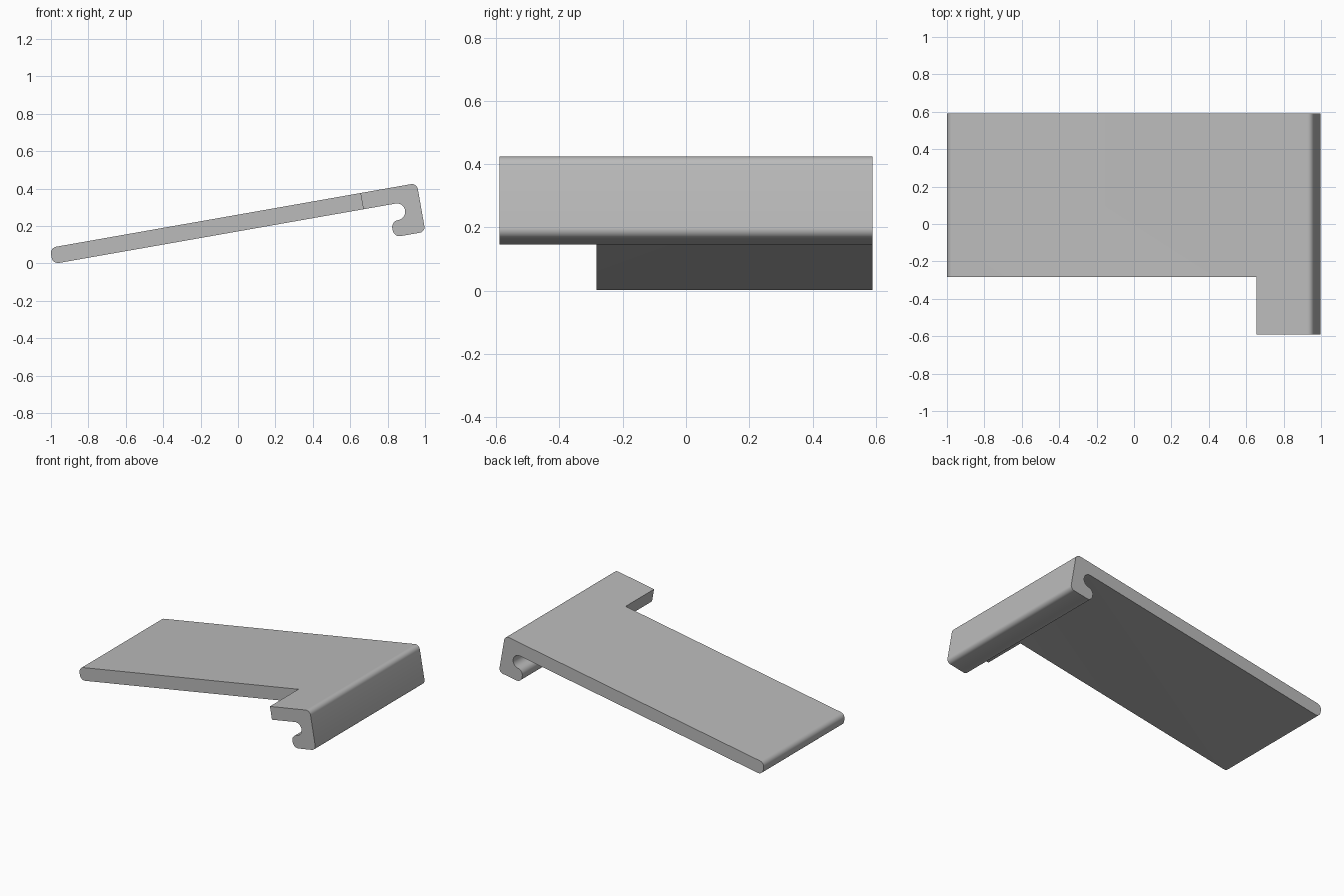
import bpy
import bmesh
import math
from mathutils import Matrix, Vector

default = bpy.data.objects.get("Cube")
if default:
    bpy.data.objects.remove(default, do_unlink=True)

TILT = math.radians(10)
FRONT, NOTCH, BACK = -0.59, -0.283, 0.59


def fillet(corners, steps=10):
    """Round each (x, z, radius) corner of a closed right-angled outline."""
    points = []
    for i, (x, z, r) in enumerate(corners):
        p = Vector((x, z))
        if r == 0:
            points.append(p)
            continue
        a = (Vector(corners[i - 1][:2]) - p).normalized()
        b = (Vector(corners[(i + 1) % len(corners)][:2]) - p).normalized()
        centre = p + (a + b) * r
        for k in range(steps + 1):
            t = math.pi / 2 * k / steps
            points.append(centre - b * r * math.cos(t) - a * r * math.sin(t))
    return points


def extrude(name, points, y0, y1):
    """Sweep an outline along y and tilt it."""
    bm = bmesh.new()
    face = bm.faces.new([bm.verts.new((p.x, y0, p.y)) for p in points])
    swept = bmesh.ops.extrude_face_region(bm, geom=[face])["geom"]
    bmesh.ops.translate(bm, vec=(0, y1 - y0, 0),
                        verts=[v for v in swept if isinstance(v, bmesh.types.BMVert)])
    bmesh.ops.recalc_face_normals(bm, faces=bm.faces)
    bm.transform(Matrix.Rotation(-TILT, 4, "Y"))
    mesh = bpy.data.meshes.new(name)
    bm.to_mesh(mesh)
    bm.free()
    obj = bpy.data.objects.new(name, mesh)
    bpy.context.collection.objects.link(obj)
    return obj


# Sloping plate ending in a C-shaped hook
outline = fillet([
    (-0.976, 0.169, 0.035), (0.929, 0.169, 0.044), (0.929, 0.080, 0.044),
    (0.845, 0.080, 0.038), (0.845, -0.007, 0.038), (1.016, -0.007, 0.03),
    (1.016, 0.257, 0.032), (-0.976, 0.257, 0.035),
])
plate = extrude("hooked_plate", outline, FRONT, BACK)

# Front notch beside the hook
notch = extrude("notch_cutter",
                fillet([(-1.2, 0.1, 0), (0.71, 0.1, 0), (0.71, 0.4, 0), (-1.2, 0.4, 0)]),
                FRONT - 0.1, NOTCH)
notch.hide_render = True
cut = plate.modifiers.new("notch", "BOOLEAN")
cut.operation = "DIFFERENCE"
cut.solver = "EXACT"
cut.object = notch

bpy.ops.object.select_all(action="DESELECT")
bpy.context.view_layer.objects.active = plate
plate.select_set(True)
bpy.ops.object.modifier_apply(modifier=cut.name)
bpy.data.objects.remove(notch, do_unlink=True)
bpy.ops.object.shade_smooth_by_angle(angle=math.radians(30))

# Plain grey finish
grey = bpy.data.materials.new("plain_grey")
grey.use_nodes = True
colour = (0.5, 0.5, 0.5, 1)
grey.diffuse_color = colour
grey.node_tree.nodes["Principled BSDF"].inputs["Base Color"].default_value = colour
plate.data.materials.clear()
plate.data.materials.append(grey)
